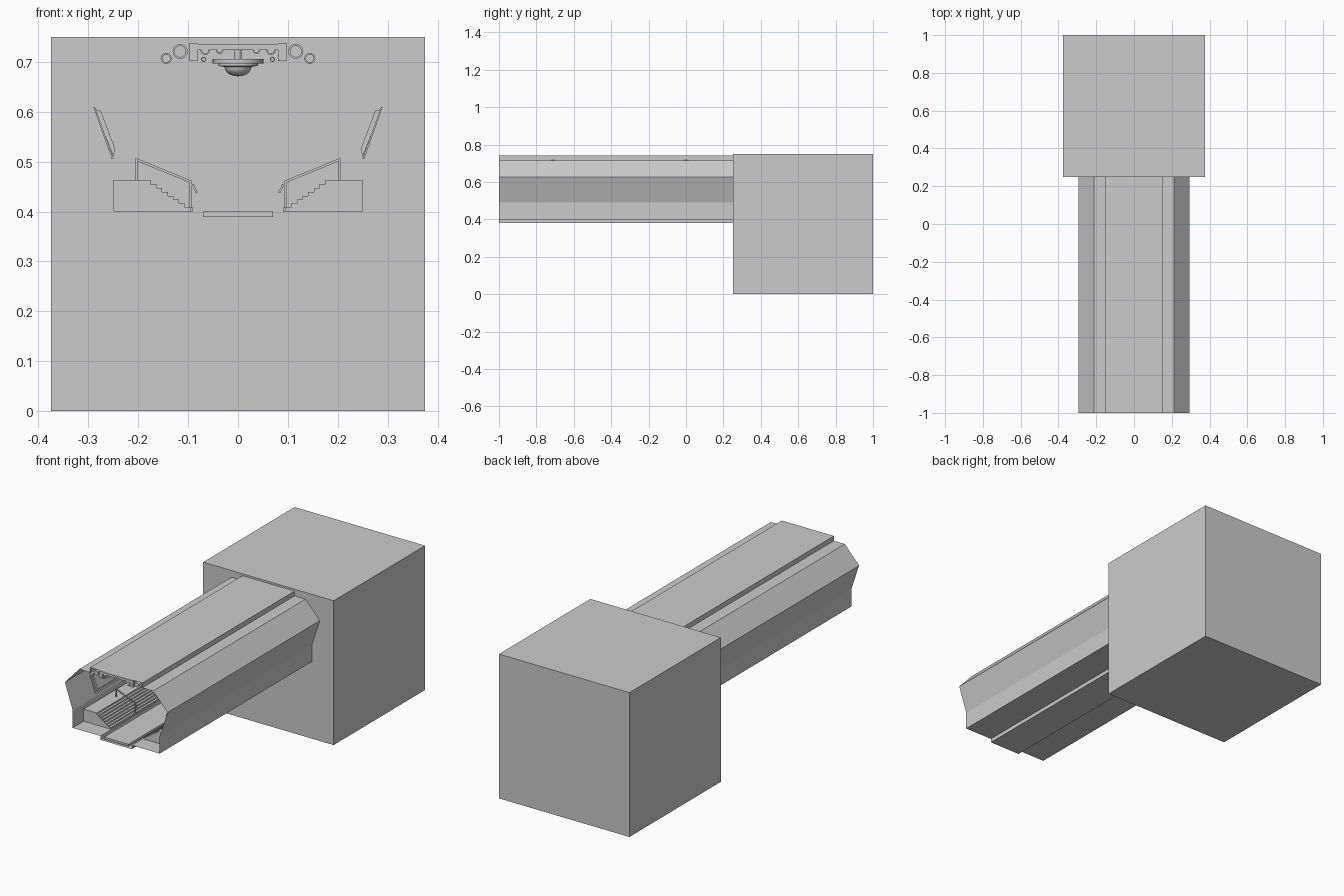
import bpy, bmesh, math
from mathutils import Vector

if "Cube" in bpy.data.objects:
    bpy.data.objects.remove(bpy.data.objects["Cube"])

grey = bpy.data.materials.new("plain_grey")
grey.diffuse_color = (0.6, 0.6, 0.6, 1)
grey.use_nodes = True
grey.node_tree.nodes["Principled BSDF"].inputs["Base Color"].default_value = grey.diffuse_color

Y0, Y1 = -1.0, 0.25          # corridor ends
BAYS = (-0.71, 0.0)          # centres of the repeated stair bays


def finish(name, bm, smooth=False):
    bmesh.ops.recalc_face_normals(bm, faces=bm.faces)
    me = bpy.data.meshes.new(name)
    bm.to_mesh(me)
    bm.free()
    ob = bpy.data.objects.new(name, me)
    bpy.context.collection.objects.link(ob)
    me.materials.append(grey)
    if smooth:
        bpy.ops.object.select_all(action='DESELECT')
        ob.select_set(True)
        bpy.context.view_layer.objects.active = ob
        bpy.ops.object.shade_smooth_by_angle(angle=math.radians(35))
    return ob


def prism(name, pts, y0, y1):
    """Closed x/z profile extruded along y."""
    bm = bmesh.new()
    f = bm.faces.new([bm.verts.new((x, y0, z)) for x, z in pts])
    r = bmesh.ops.extrude_face_region(bm, geom=[f])
    vs = [g for g in r['geom'] if isinstance(g, bmesh.types.BMVert)]
    bmesh.ops.translate(bm, verts=vs, vec=(0, y1 - y0, 0))
    # keep the starting cap
    if not any(all(abs(v.co.y - y0) < 1e-6 for v in fc.verts) for fc in bm.faces):
        bm.faces.new([v for v in bm.verts if abs(v.co.y - y0) < 1e-6])
    return finish(name, bm)


def box(name, x0, x1, y0, y1, z0, z1):
    return prism(name, [(x0, z0), (x1, z0), (x1, z1), (x0, z1)], y0, y1)


def pipe(name, x, z, r, y0, y1):
    n = 20
    ob = prism(name, [(x + r * math.cos(2 * math.pi * i / n),
                       z + r * math.sin(2 * math.pi * i / n)) for i in range(n)], y0, y1)
    for p in ob.data.polygons:
        p.use_smooth = len(p.vertices) == 4
    return ob


def bar(name, a, b, w, y):
    """Thin square bar between two x/z points."""
    a, b = Vector(a), Vector(b)
    d = (b - a).normalized() * w / 2
    n = Vector((-d.y, d.x))
    return prism(name, [a - n, b - n, b + n, a + n], y - w / 2, y + w / 2)


# end room
box("end_room", -0.375, 0.375, 0.25, 1.0, 0, 0.75)

# corridor shell: open-ended thin sheet
half = [(0.15, 0.74), (0.15, 0.715), (0.213, 0.715), (0.295, 0.625),
        (0.25, 0.49), (0.25, 0.40), (0.09, 0.40), (0.09, 0.38)]
loop = half + [(-x, z) for x, z in reversed(half)]
bm = bmesh.new()
front = [bm.verts.new((x, Y0, z)) for x, z in loop]
back = [bm.verts.new((x, Y1, z)) for x, z in loop]
for i in range(len(loop)):
    j = (i + 1) % len(loop)
    bm.faces.new((front[i], front[j], back[j], back[i]))
finish("corridor_shell", bm)

# walkway over the floor trench
box("walkway", -0.07, 0.07, Y0, Y1, 0.389, 0.40)

# ceiling duct and side beams
box("ceiling_duct", -0.08, 0.08, Y0, Y1, 0.724, 0.736)
for s, side in ((-1, "left"), (1, "right")):
    xa, xb = sorted((s * 0.08, s * 0.098))
    box(side + "_ceiling_beam", xa, xb, Y0, Y1, 0.702, 0.737)

    # ceiling pipes with collars at every bay
    for k, (x, z, r) in enumerate([(0.144, 0.707, 0.011), (0.116, 0.721, 0.015),
                                   (0.066, 0.723, 0.009), (0.037, 0.723, 0.007),
                                   (0.069, 0.705, 0.005)]):
        pipe(f"{side}_pipe_{k}", s * x, z, r * 0.8, Y0, Y1)
        for b, yc in enumerate(BAYS):
            pipe(f"{side}_pipe_collar_{k}_{b}", s * x, z, r, yc - 0.01, yc + 0.01)

    for b, yc in enumerate(BAYS):
        # staircase: landing plus steps
        steps = [(0.25, 0.40), (0.25, 0.463), (0.175, 0.463)]
        n = 7
        for i in range(n):
            x = 0.175 - i * 0.08 / n
            z = 0.463 - (i + 1) * 0.063 / (n + 1)
            steps += [(x, z), (x - 0.08 / n, z)]
        steps += [(0.095, 0.40)]
        prism(f"{side}_stairs_{b}", [(s * x, z) for x, z in steps], yc - 0.2, yc + 0.2)
        box(f"{side}_rail_foot_{b}", min(s * 0.09, s * 0.1), max(s * 0.09, s * 0.1),
            yc - 0.006, yc + 0.006, 0.40, 0.408)

        # handrail with two posts
        bar(f"{side}_upper_post_{b}", (s * 0.204, 0.463), (s * 0.204, 0.505), 0.005, yc)
        bar(f"{side}_lower_post_{b}", (s * 0.095, 0.405), (s * 0.095, 0.46), 0.005, yc)
        bar(f"{side}_handrail_{b}", (s * 0.206, 0.505), (s * 0.093, 0.459), 0.005, yc)
        bar(f"{side}_rail_plate_{b}", (s * 0.091, 0.455), (s * 0.083, 0.438), 0.004, yc)

        # wall window: backing plate and raised frame
        prism(f"{side}_window_plate_{b}",
              [(s * x, z) for x, z in ((0.29, 0.61), (0.287, 0.61), (0.249, 0.505), (0.253, 0.505))],
              yc - 0.1, yc + 0.1)
        prism(f"{side}_window_frame_{b}",
              [(s * x, z) for x, z in ((0.286, 0.605), (0.275, 0.602), (0.246, 0.525), (0.25, 0.51))],
              yc - 0.09, yc + 0.09)

# hanging dome lamps, turned from a half profile
for b, yc in enumerate(BAYS):
    prof = [(0.0, 0.724), (0.007, 0.724), (0.007, 0.706), (0.051, 0.706), (0.051, 0.697),
            (0.04, 0.697), (0.04, 0.692), (0.027, 0.69)]
    prof += [(0.027 * math.cos(i * math.pi / 12), 0.69 - 0.019 * math.sin(i * math.pi / 12))
             for i in range(1, 6)] + [(0.0, 0.671)]
    bm = bmesh.new()
    vs = [bm.verts.new((r, yc, z)) for r, z in prof]
    es = [bm.edges.new(p) for p in zip(vs, vs[1:])]
    bmesh.ops.spin(bm, geom=vs + es, cent=(0, yc, 0), axis=(0, 0, 1),
                   angle=2 * math.pi, steps=32, use_merge=True)
    bmesh.ops.remove_doubles(bm, verts=bm.verts, dist=1e-5)
    finish(f"dome_lamp_{b}", bm, smooth=True)
